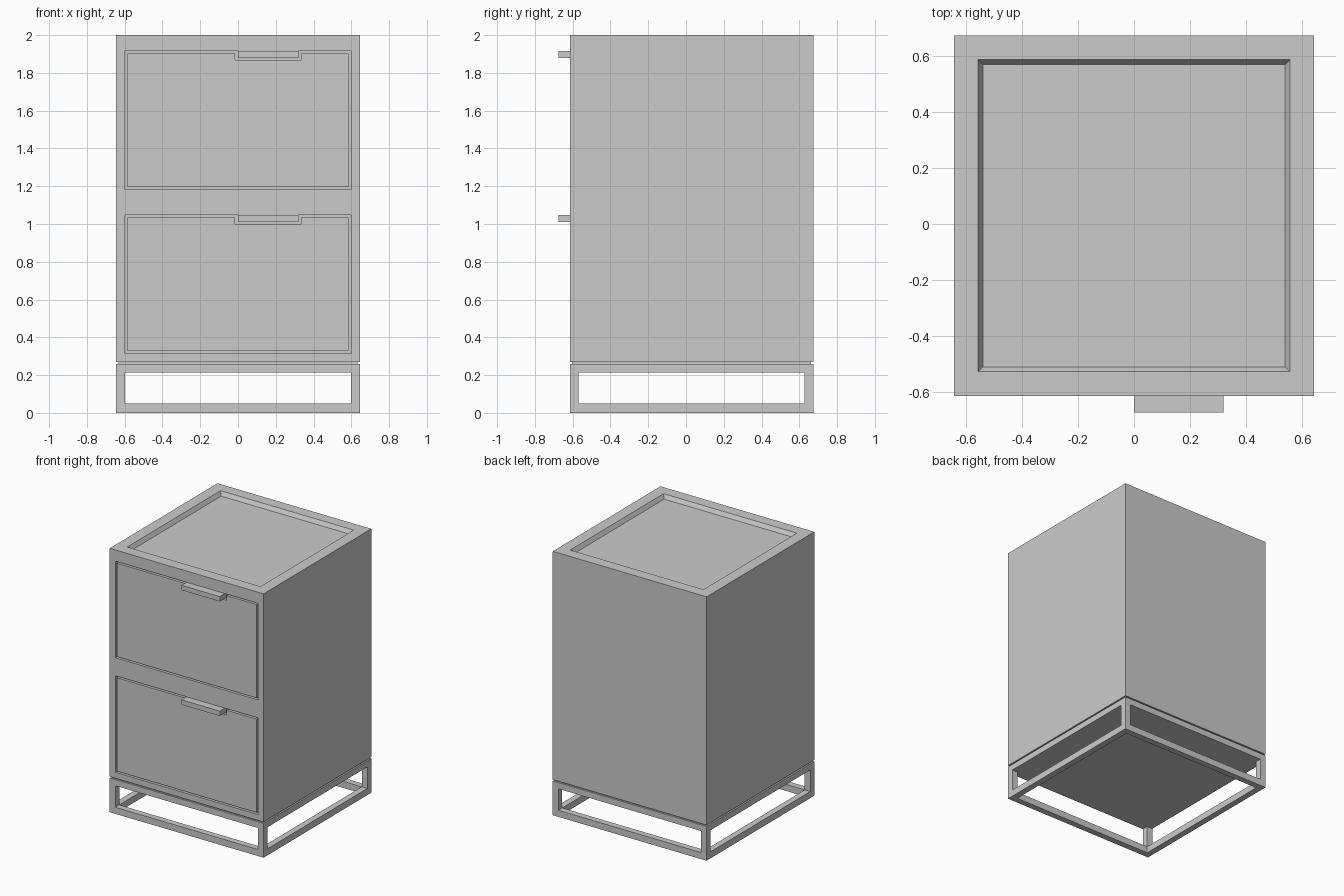
import bpy, bmesh
from mathutils import Vector

if "Cube" in bpy.data.objects:
    bpy.data.objects.remove(bpy.data.objects["Cube"])

W = 0.645                  # half width
FRONT, BACK = -0.615, 0.675
T = 0.047                  # tube size of the base
DEPTH = 0.025              # depth of the shadow gaps around the drawers
GAP = 0.012


def add_mesh(name, bm):
    bmesh.ops.recalc_face_normals(bm, faces=bm.faces[:])
    me = bpy.data.meshes.new(name)
    bm.to_mesh(me)
    bm.free()
    ob = bpy.data.objects.new(name, me)
    bpy.context.collection.objects.link(ob)
    return ob


def box_bm(bm, x0, x1, y0, y1, z0, z1):
    verts = bmesh.ops.create_cube(bm, size=1)["verts"]
    for v in verts:
        v.co = Vector((x1 if v.co.x > 0 else x0,
                       y1 if v.co.y > 0 else y0,
                       z1 if v.co.z > 0 else z0))


def box(name, *dims):
    bm = bmesh.new()
    box_bm(bm, *dims)
    return add_mesh(name, bm)


def prism(name, pts, y0, y1):
    # x/z outline extruded along y
    bm = bmesh.new()
    face = bm.faces.new([bm.verts.new((x, y0, z)) for x, z in pts])
    ext = bmesh.ops.extrude_face_region(bm, geom=[face])["geom"]
    for v in ext:
        if isinstance(v, bmesh.types.BMVert):
            v.co.y = y1
    return add_mesh(name, bm)


# Cabinet body with a sloped-edge recess in the top
bm = bmesh.new()
box_bm(bm, -W, W, FRONT, BACK, 0.27, 2.0)
bm.faces.ensure_lookup_table()
top = max(bm.faces, key=lambda f: f.calc_center_median().z)
bmesh.ops.inset_region(bm, faces=[top], thickness=0.122)
bmesh.ops.inset_region(bm, faces=[top], thickness=0.025)
for v in top.verts:
    v.co.z -= 0.03
body = add_mesh("cabinet_body", bm)

# Drawer openings, drawer fronts and tab handles
X = 0.598
for level, z0, z1 in (("upper", 1.183, 1.915), ("lower", 0.315, 1.047)):
    cutter = box("opening_cutter", -X, X, FRONT - 0.1, FRONT + DEPTH, z0, z1)
    mod = body.modifiers.new("opening", 'BOOLEAN')
    mod.operation = 'DIFFERENCE'
    mod.solver = 'EXACT'
    mod.object = cutter
    bpy.context.view_layer.objects.active = body
    bpy.ops.object.modifier_apply(modifier=mod.name)
    bpy.data.objects.remove(cutter)

    a, b, t = X - GAP, z0 + GAP, z1 - GAP
    n = z1 - 0.048
    prism(level + "_drawer_front",
          [(-a, b), (a, b), (a, t), (0.333, t), (0.333, n),
           (-0.015, n), (-0.015, t), (-a, t)], FRONT, FRONT + DEPTH)
    box(level + "_handle", 0.0, 0.32, -0.675, FRONT + DEPTH, z1 - 0.037, z1)

# Recessed spacer and the slab on top of the base
box("spacer", -W + 0.012, W - 0.012, FRONT + 0.012, BACK - 0.012, 0.255, 0.275)
box("base_slab", -W, W, FRONT, BACK, 0.213, 0.26)

# Open base: four legs and a floor ring
for sx, side in ((-1, "left"), (1, "right")):
    xs = sorted((sx * W, sx * (W - T)))
    box(side + "_floor_rail", *xs, FRONT, BACK, 0, 0.05)
    box(side + "_front_leg", *xs, FRONT, FRONT + T, 0.05, 0.213)
    box(side + "_back_leg", *xs, BACK - T, BACK, 0.05, 0.213)
box("front_floor_rail", -W + T, W - T, FRONT, FRONT + T, 0, 0.05)
box("back_floor_rail", -W + T, W - T, BACK - T, BACK, 0, 0.05)
